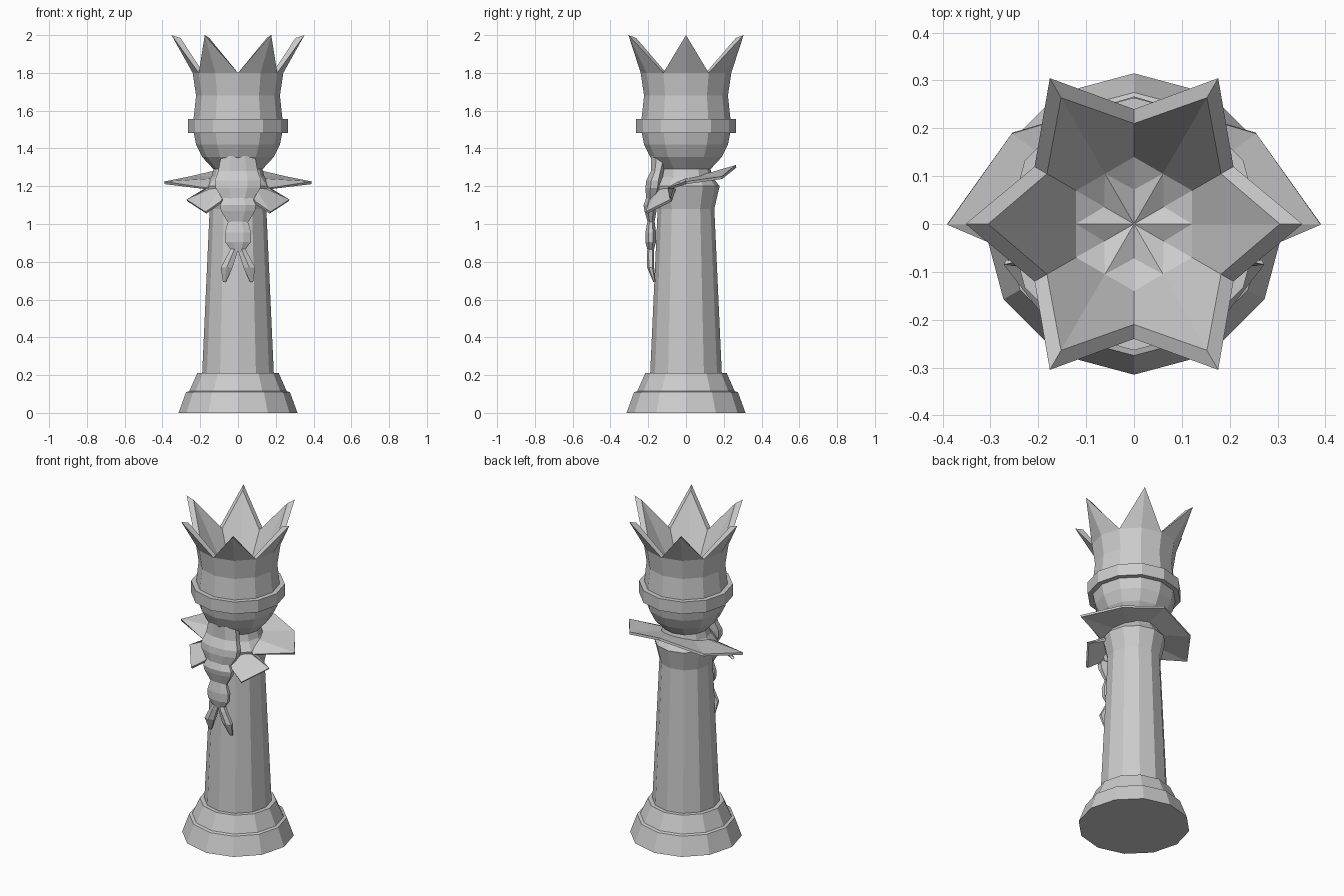
import bpy, bmesh, math

if "Cube" in bpy.data.objects:
    bpy.data.objects.remove(bpy.data.objects["Cube"])

stone = bpy.data.materials.new("light grey stone")
stone.diffuse_color = (0.6, 0.6, 0.6, 1)
stone.use_nodes = True
stone.node_tree.nodes["Principled BSDF"].inputs["Base Color"].default_value = stone.diffuse_color


def finish(name, bm, closed=True):
    bmesh.ops.remove_doubles(bm, verts=bm.verts, dist=0.0005)
    bmesh.ops.recalc_face_normals(bm, faces=bm.faces)
    me = bpy.data.meshes.new(name)
    bm.to_mesh(me)
    bm.free()
    me.materials.append(stone)
    ob = bpy.data.objects.new(name, me)
    bpy.context.collection.objects.link(ob)
    return ob


def skin(name, rings, loop=False):
    """Join rings of equal length with quads; cap the ends unless looped."""
    bm = bmesh.new()
    vs = [[bm.verts.new(p) for p in ring] for ring in rings]
    n = len(vs[0])
    pairs = list(zip(vs, vs[1:])) + ([(vs[-1], vs[0])] if loop else [])
    for a, b in pairs:
        for i in range(n):
            j = (i + 1) % n
            bm.faces.new((a[i], a[j], b[j], b[i]))
    if not loop:
        bm.faces.new(vs[0])
        bm.faces.new(vs[-1])
    return finish(name, bm)


def ring12(r0, z0, r1=None, z1=None):
    """12-sided ring; odd corners may have their own radius and height."""
    r1 = r0 if r1 is None else r1
    z1 = z0 if z1 is None else z1
    pts = []
    for k in range(12):
        a = math.radians(30 * k)
        r, z = (r1, z1) if k % 2 else (r0, z0)
        pts.append((r * math.cos(a), r * math.sin(a), z))
    return pts


def oval(x, y, z, rx, ry, n=8):
    return [(x + rx * math.cos(2 * math.pi * (k + .5) / n) / math.cos(math.pi / n),
             y + ry * math.sin(2 * math.pi * (k + .5) / n) / math.cos(math.pi / n), z)
            for k in range(n)]


# Foot and tapering column
skin("base", [ring12(*p) for p in
              [(.315, 0), (.275, .11), (.258, .115), (.215, .212), (.18, .212)]])
skin("column", [ring12(*p) for p in
                [(.19, .2), (.15, 1.08), (.178, 1.2), (.14, 1.25), (.125, 1.31)]])

# Head with six-pointed hollow crown
outer = [(.125, 1.285), (.19, 1.355), (.222, 1.42), (.236, 1.49), (.236, 1.55),
         (.222, 1.68), (.24, 1.80)]
crown = [(.352, 2, .24, 1.80), (.305, 1.985, .21, 1.80), (.1212, 1.66, .14, 1.66),
         (.1212, 1.66, .072, 1.62), (.001, 1.62)]
skin("head_and_crown", [ring12(*p) for p in outer + crown])
skin("head_band", [ring12(*p) for p in
                   [(.22, 1.482), (.264, 1.482), (.264, 1.556), (.22, 1.556)]], loop=True)

# Tilted collar with side wings and front lapels
edge = [(0, .265, 1.305), (.255, .19, 1.245), (.39, 0, 1.218), (.17, -.09, 1.188),
        (.27, -.08, 1.125), (.17, -.21, 1.06), (.09, -.19, 1.115)]
inner = [(0, .11, 1.26), (.095, .075, 1.25), (.12, 0, 1.235), (.115, -.05, 1.215),
         (.11, -.08, 1.20), (.08, -.12, 1.20), (.04, -.14, 1.20)]
bm = bmesh.new()
o = [bm.verts.new(p) for p in edge]
n = [bm.verts.new(p) for p in inner]
for i in range(len(o) - 1):
    bm.faces.new((o[i], o[i + 1], n[i + 1], n[i]))
collar = finish("collar", bm)
m = collar.modifiers.new("mirror", 'MIRROR')
m.use_axis[0] = True
s = collar.modifiers.new("thickness", 'SOLIDIFY')
s.thickness = .014
s.offset = 0

# Knotted beard: three tied bulges
skin("beard_upper", [oval(0, *p) for p in
                     [(-.135, 1.36, .09, .05), (-.15, 1.28, .105, .035),
                      (-.165, 1.23, .122, .045), (-.17, 1.19, .118, .045),
                      (-.18, 1.12, .075, .03)]])
skin("beard_middle", [oval(0, *p) for p in
                      [(-.185, 1.14, .075, .025), (-.19, 1.10, .095, .035),
                       (-.188, 1.07, .09, .032), (-.185, 1.01, .055, .018)]])
skin("beard_lower", [oval(0, *p) for p in
                     [(-.185, 1.02, .05, .018), (-.187, .955, .07, .028),
                      (-.187, .905, .068, .028), (-.187, .855, .033, .015)]])

# Forked beard ends
for side, label in ((-1, "left"), (1, "right")):
    skin("beard_fork_" + label, [oval(side * x, y, z, rx, ry, 6) for x, y, z, rx, ry in
                                 [(.014, -.186, .88, .018, .015), (.03, -.188, .84, .024, .017),
                                  (.06, -.187, .77, .031, .016), (.072, -.167, .692, .008, .005)]])
